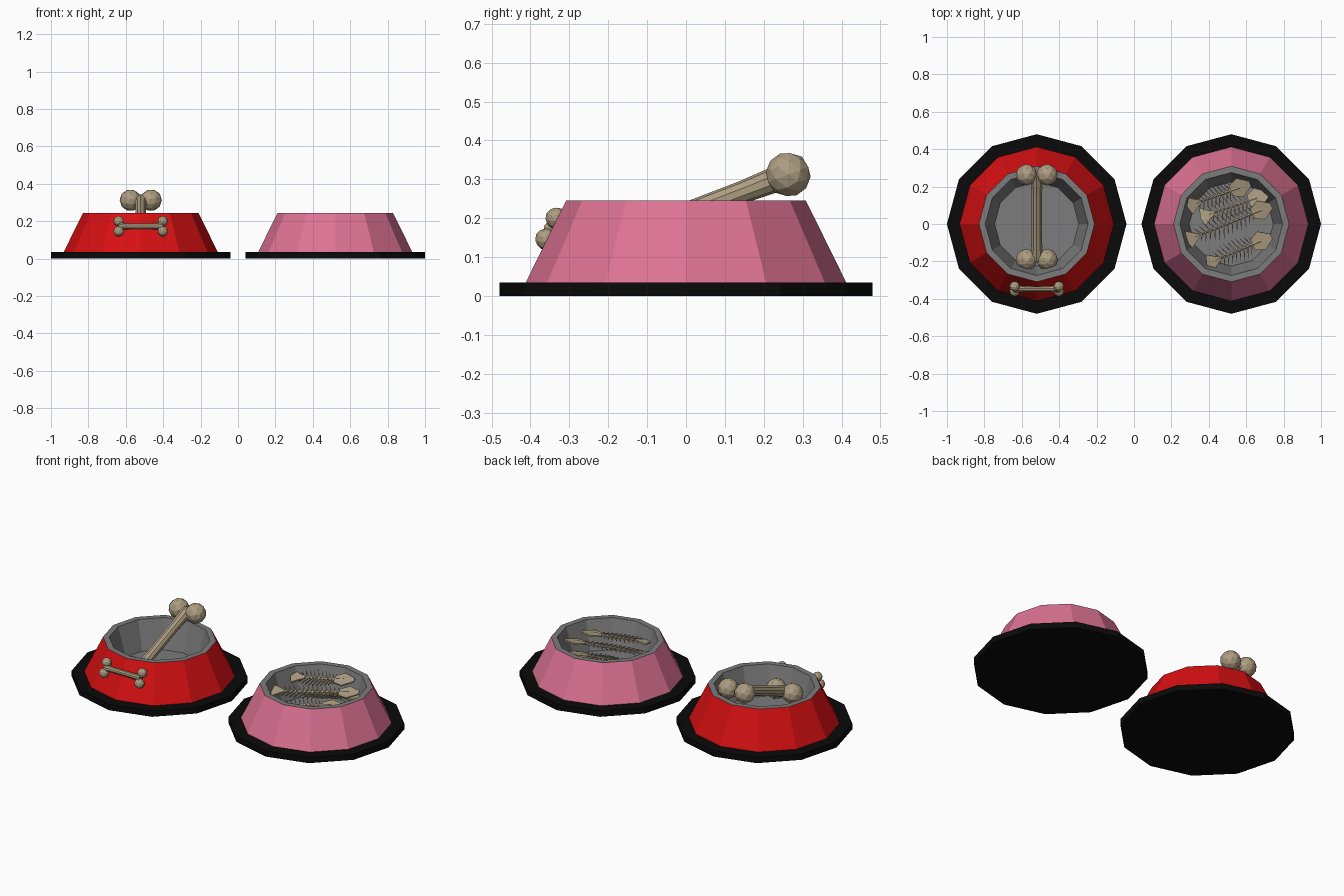
import bpy, bmesh, math
from mathutils import Matrix, Vector

cube = bpy.data.objects.get("Cube")
if cube:
    bpy.data.objects.remove(cube)


def material(name, rgb):
    m = bpy.data.materials.new(name)
    m.use_nodes = True
    m.diffuse_color = (*rgb, 1)
    m.node_tree.nodes["Principled BSDF"].inputs["Base Color"].default_value = (*rgb, 1)
    return m


RED = material("red", (0.68, 0.005, 0.006))
PINK = material("pink", (0.73, 0.17, 0.30))
BLACK = material("black rubber", (0.003, 0.003, 0.003))
GREY = material("grey metal", (0.20, 0.20, 0.20))
BONE = material("bone", (0.42, 0.34, 0.22))


def finish(bm, name, mat):
    bmesh.ops.recalc_face_normals(bm, faces=bm.faces)
    mesh = bpy.data.meshes.new(name)
    bm.to_mesh(mesh)
    bm.free()
    mesh.materials.append(mat)
    obj = bpy.data.objects.new(name, mesh)
    bpy.context.collection.objects.link(obj)
    return obj


def lathe(bm, profile, sides, matrix):
    """Sweep (radius, height) points round local z, capping both ends."""
    rings = []
    for r, z in profile:
        rings.append([bm.verts.new(matrix @ Vector((
            r * math.cos(math.tau * i / sides), r * math.sin(math.tau * i / sides), z)))
            for i in range(sides)])
    for a, b in zip(rings, rings[1:]):
        for i in range(sides):
            j = (i + 1) % sides
            bm.faces.new((a[i], a[j], b[j], b[i]))
    bm.faces.new(rings[0][::-1])
    bm.faces.new(rings[-1])


def frame(origin, along, side):
    """Local x runs along, local y towards side."""
    x = Vector(along).normalized()
    z = x.cross(Vector(side)).normalized()
    y = z.cross(x)
    m = Matrix((x, y, z)).transposed().to_4x4()
    m.translation = origin
    return m


# Bowls: rubber base, coloured wall, and metal lining with rim
def bowl(label, x, colour):
    place = Matrix.Translation((x, 0, 0))
    for part, profile, mat in (
            ("base", [(0.48, 0), (0.48, 0.035)], BLACK),
            ("wall", [(0.412, 0.035), (0.309, 0.244)], colour),
            ("lining", [(0.309, 0.244), (0.309, 0.245), (0.275, 0.245), (0.225, 0.075)], GREY)):
        bm = bmesh.new()
        lathe(bm, profile, 12, place)
        if part == "wall":
            # Leave the wall open so that the lining shows
            bmesh.ops.delete(bm, geom=[f for f in bm.faces if len(f.verts) > 4], context="FACES_ONLY")
        elif part == "lining":
            low = min(bm.faces, key=lambda f: -f.calc_center_median().z)
            bmesh.ops.delete(bm, geom=[low], context="FACES_ONLY") if len(low.verts) > 4 else None
            cap = [f for f in bm.faces if len(f.verts) > 4 and f.calc_center_median().z > 0.2]
            bmesh.ops.delete(bm, geom=cap, context="FACES_ONLY")
        obj = finish(bm, f"{label}_bowl_{part}", mat)
        # Open shells need their facing fixed: outwards for the wall, inwards for the lining
        if part != "base":
            bm = bmesh.new()
            bm.from_mesh(obj.data)
            for f in bm.faces:
                c = f.calc_center_median()
                out = Vector((c.x - x, c.y, 0))
                if part == "lining":
                    out = -out * (1 if c.z < 0.2445 and out.length < 0.28 else -1) + Vector((0, 0, 0.1))
                if f.normal.dot(out) < 0:
                    f.normal_flip()
            bm.to_mesh(obj.data)
            bm.free()


bowl("dog", -0.52, RED)
bowl("cat", 0.52, PINK)


# Bones: faceted shaft with two knobs at each end
def bone(name, matrix, half, spread, knob, shaft):
    bm = bmesh.new()
    turn = matrix @ Matrix.Rotation(math.pi / 2, 4, "Y")
    lathe(bm, [(shaft * 1.2, -half), (shaft, -half * 0.5), (shaft, half * 0.5),
               (shaft * 1.2, half)], 10, turn)
    for sx in (-1, 1):
        for sy in (-1, 1):
            bmesh.ops.create_icosphere(bm, subdivisions=2, radius=knob,
                                       matrix=matrix @ Matrix.Translation((sx * half, sy * spread, 0)))
    finish(bm, name, BONE)


bone("large_bone", frame((-0.52, 0.036, 0.225), (0, 0.455, 0.175), (1, 0, 0)),
     0.243, 0.055, 0.058, 0.029)
bone("wall_bone", frame((-0.52, -0.347, 0.173), (1, 0, 0), (0, 0.49, 1)),
     0.118, 0.03, 0.028, 0.016)


# Fish skeletons: spine, swept ribs, kite-shaped head and flared tail
def plate(bm, outline, matrix, thick=0.008):
    top = [bm.verts.new(matrix @ Vector((x, y, thick / 2))) for x, y in outline]
    low = [bm.verts.new(matrix @ Vector((x, y, -thick / 2))) for x, y in outline]
    bm.faces.new(top)
    bm.faces.new(low[::-1])
    for i in range(len(outline)):
        j = (i + 1) % len(outline)
        bm.faces.new((top[j], top[i], low[i], low[j]))


def fish(name, tail, head, side, ribs=10):
    tail, head = Vector(tail), Vector(head)
    half = (head - tail).length / 2
    m = frame((tail + head) / 2, head - tail, side)
    bm = bmesh.new()
    lathe(bm, [(0.005, -half), (0.008, half)], 6, m @ Matrix.Rotation(math.pi / 2, 4, "Y"))
    for i in range(ribs):
        t = (i + 0.5) / ribs
        x = half * (1.7 * t - 0.85)
        reach = 0.04 + 0.03 * math.sin(math.pi * t)
        for s in (-1, 1):
            plate(bm, [(x - 0.005, 0), (x + 0.005, 0), (x - 0.025, s * reach)], m, 0.007)
    h = m @ Matrix.Translation((half, 0, 0))
    plate(bm, [(-0.05, -0.03), (0.0, -0.055), (0.06, -0.015), (0.06, 0.015),
               (0.0, 0.055), (-0.05, 0.03)], h)
    t = m @ Matrix.Translation((-half, 0, 0))
    plate(bm, [(0.04, 0), (-0.035, 0.05), (-0.05, 0), (-0.035, -0.05)], t)
    finish(bm, name, BONE)


fish("fish_bones_back", (0.33, 0.11, 0.20), (0.565, 0.195, 0.215), (-0.3, 1, 0.25))
fish("fish_bones_middle", (0.325, -0.07, 0.185), (0.68, 0.075, 0.215), (-0.3, 1, 0.2), 13)
fish("fish_bones_front", (0.435, -0.195, 0.18), (0.68, -0.09, 0.20), (-0.3, 1, 0.15))
fish("fish_bones_low", (0.40, 0.05, 0.15), (0.66, 0.14, 0.16), (-0.3, 1, -0.1))
